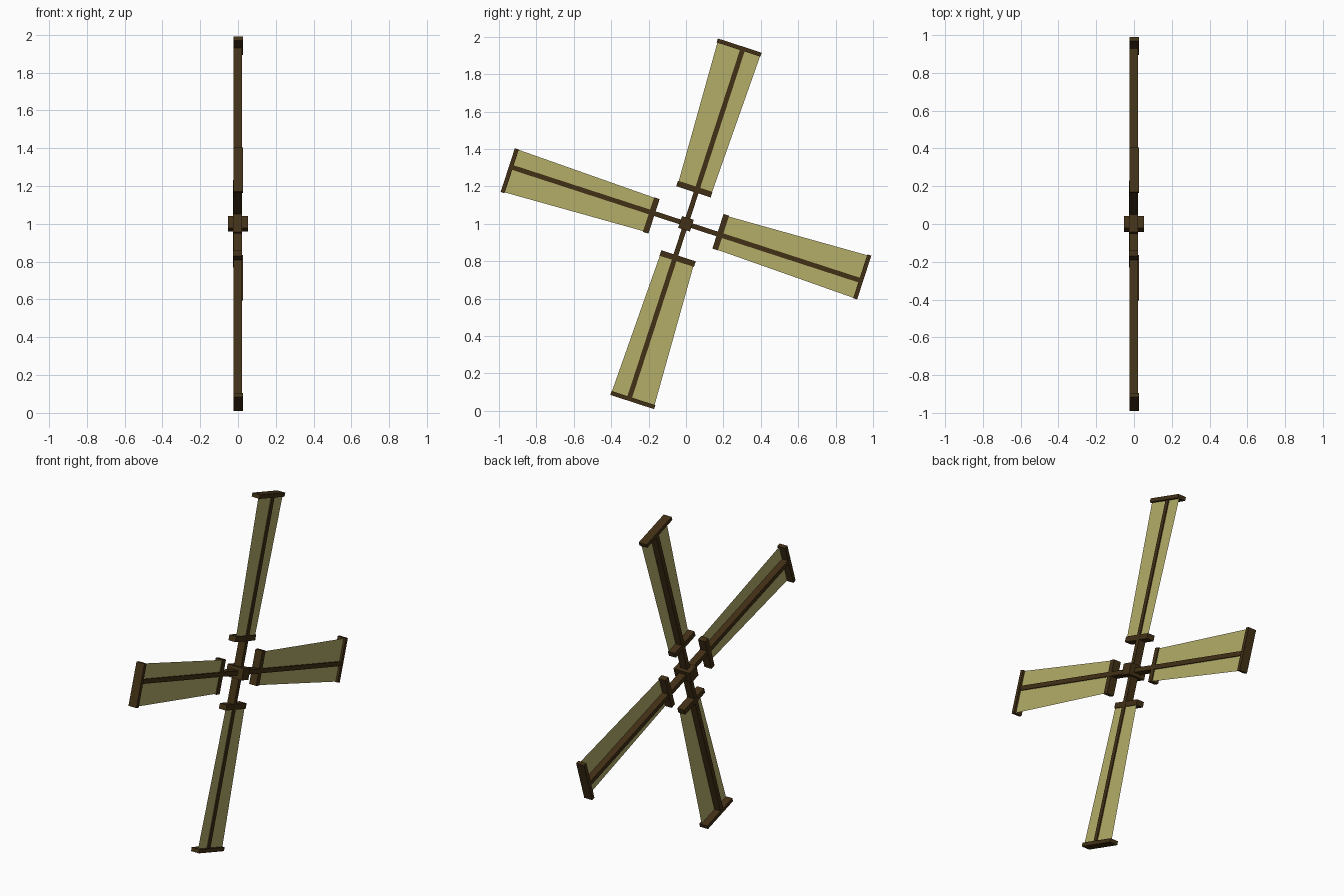
import bpy, math
from mathutils import Matrix

if "Cube" in bpy.data.objects:
    bpy.data.objects.remove(bpy.data.objects["Cube"])

def material(name, color):
    m = bpy.data.materials.new(name)
    m.diffuse_color = color
    m.use_nodes = True
    m.node_tree.nodes["Principled BSDF"].inputs["Base Color"].default_value = m.diffuse_color
    return m

wood = material("dark_wood", (0.055, 0.03, 0.008, 1))
cloth = material("sail_cloth", (0.45, 0.42, 0.14, 1))

def mesh(name, verts, faces, mat, turn):
    me = bpy.data.meshes.new(name)
    me.from_pydata(verts, [], faces)
    me.materials.append(mat)
    me.transform(Matrix.Translation((0, 0, 1)) @ Matrix.Rotation(turn, 4, 'X'))
    ob = bpy.data.objects.new(name, me)
    bpy.context.collection.objects.link(ob)
    return ob

def box(name, x, y, z, turn):
    verts = [(a, b, c) for a in x for b in y for c in z]
    faces = [(0, 1, 3, 2), (4, 6, 7, 5), (0, 4, 5, 1),
             (2, 3, 7, 6), (0, 2, 6, 4), (1, 5, 7, 3)]
    return mesh(name, verts, faces, wood, turn)

tilt = math.radians(-18)

# square axle hub
box("hub", (-0.053, 0.053), (-0.033, 0.033), (-0.033, 0.033), tilt)

# four arms, each with a spar, two cross bars and a cloth sail
for i in range(4):
    turn = tilt + i * math.pi / 2
    box(f"spar_{i + 1}", (-0.024, 0.021), (-0.013, 0.013), (0.02, 0.98), turn)
    box(f"inner_bar_{i + 1}", (-0.026, 0.02), (-0.112, 0.082), (0.175, 0.206), turn)
    box(f"outer_bar_{i + 1}", (-0.025, 0.027), (-0.144, 0.102), (0.973, 0.995), turn)
    # slightly flared sail sheet, near the +x face of the spar
    x = 0.015
    mesh(f"sail_{i + 1}",
         [(x, -0.107, 0.19), (x, 0.08, 0.19), (x, 0.1, 0.98), (x, -0.14, 0.98)],
         [(0, 1, 2, 3)], cloth, turn)
